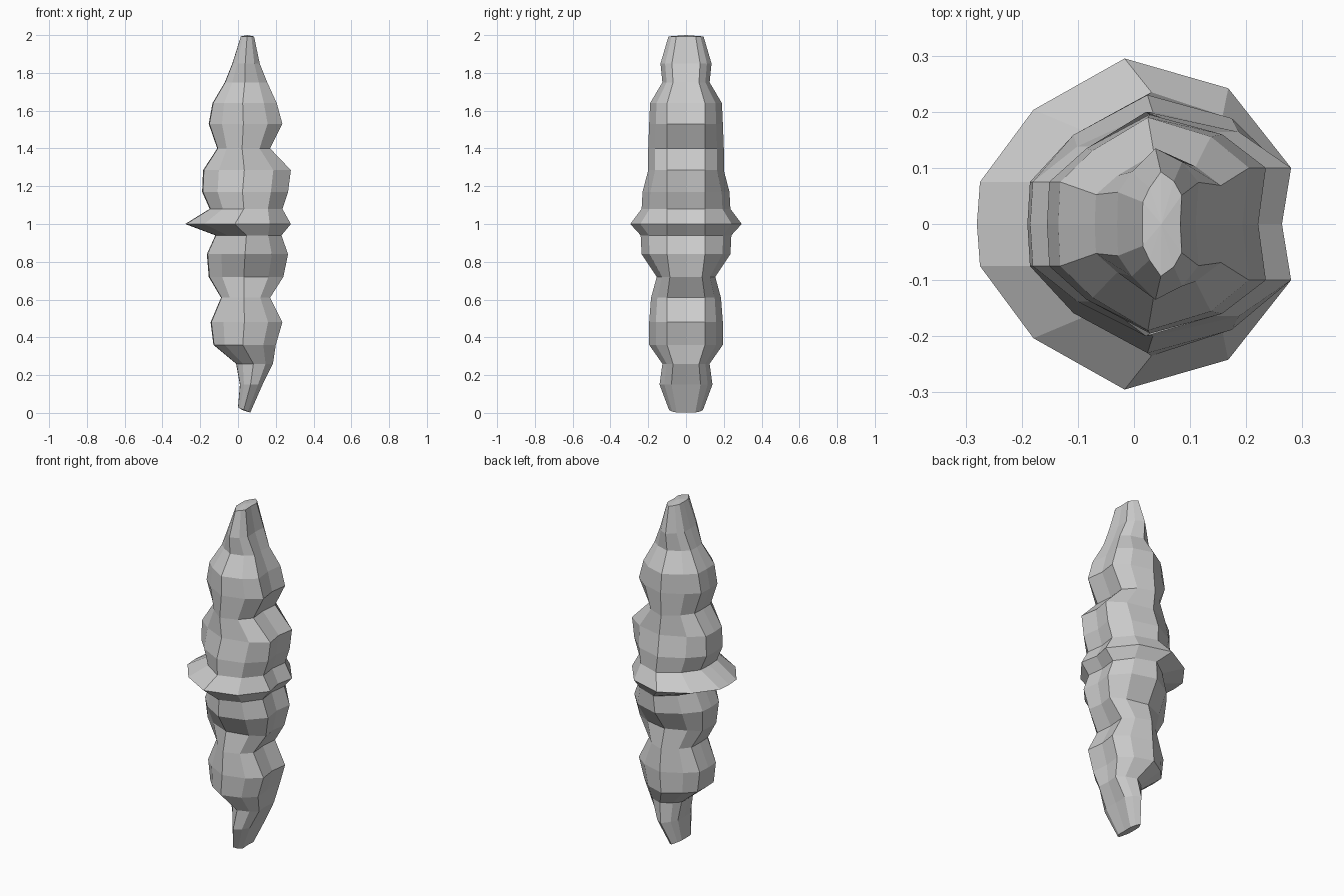
import bpy, bmesh

if "Cube" in bpy.data.objects:
    bpy.data.objects.remove(bpy.data.objects["Cube"])

# Ring profile: height, left x, right x, half depth in y
RINGS = [
    (0.015, 0.00, 0.065, 0.09), (0.15, 0.01, 0.13, 0.14), (0.26, -0.01, 0.185, 0.125),
    (0.36, -0.13, 0.20, 0.195), (0.48, -0.145, 0.235, 0.195), (0.61, -0.09, 0.17, 0.185),
    (0.72, -0.155, 0.24, 0.155), (0.84, -0.165, 0.265, 0.235), (0.94, -0.12, 0.23, 0.24),
    (1.00, -0.28, 0.28, 0.295), (1.08, -0.15, 0.235, 0.235), (1.17, -0.19, 0.265, 0.23),
    (1.285, -0.185, 0.28, 0.20), (1.40, -0.11, 0.17, 0.20), (1.53, -0.155, 0.235, 0.195),
    (1.64, -0.135, 0.205, 0.19), (1.75, -0.07, 0.155, 0.125), (1.85, -0.03, 0.115, 0.135),
    (1.993, 0.015, 0.085, 0.093),
]


def section(z, xl, xr, yh):
    """Twelve-sided outline, mirrored in y; the right side is slightly hollow."""
    w = xr - xl
    side = min(0.1, 0.55 * yh)
    half = [(xr, side), (xl + 0.80 * w, 0.82 * yh), (xl + 0.47 * w, yh),
            (xl + 0.18 * w, 0.69 * yh), (xl + 0.01 * w, min(0.075, 0.42 * yh))]
    return ([(xr - 0.035 * w, 0)] + half + [(xl, 0)]
            + [(x, -y) for x, y in reversed(half)])


# Knobbly spindle body lofted through the rings
bm = bmesh.new()
loops = []
for i, (z, xl, xr, yh) in enumerate(RINGS):
    tilt = 0.4 if i == 0 else 0.0
    mid = (xl + xr) / 2
    loops.append([bm.verts.new((x, y, z - tilt * (x - mid)))
                  for x, y in section(z, xl, xr, yh)])
for a, b in zip(loops, loops[1:]):
    for k in range(12):
        n = (k + 1) % 12
        bm.faces.new((a[k], a[n], b[n], b[k]))

# End caps, the upper one slightly domed
for loop, z in ((loops[0], 0.012), (loops[-1], 2.0)):
    x = (loop[0].co.x + loop[6].co.x) / 2
    tip = bm.verts.new((x, 0, z))
    for k in range(12):
        bm.faces.new((loop[k], loop[(k + 1) % 12], tip))
bmesh.ops.recalc_face_normals(bm, faces=bm.faces[:])

mesh = bpy.data.meshes.new("spindle_body")
bm.to_mesh(mesh)
bm.free()
body = bpy.data.objects.new("spindle_body", mesh)
bpy.context.collection.objects.link(body)
